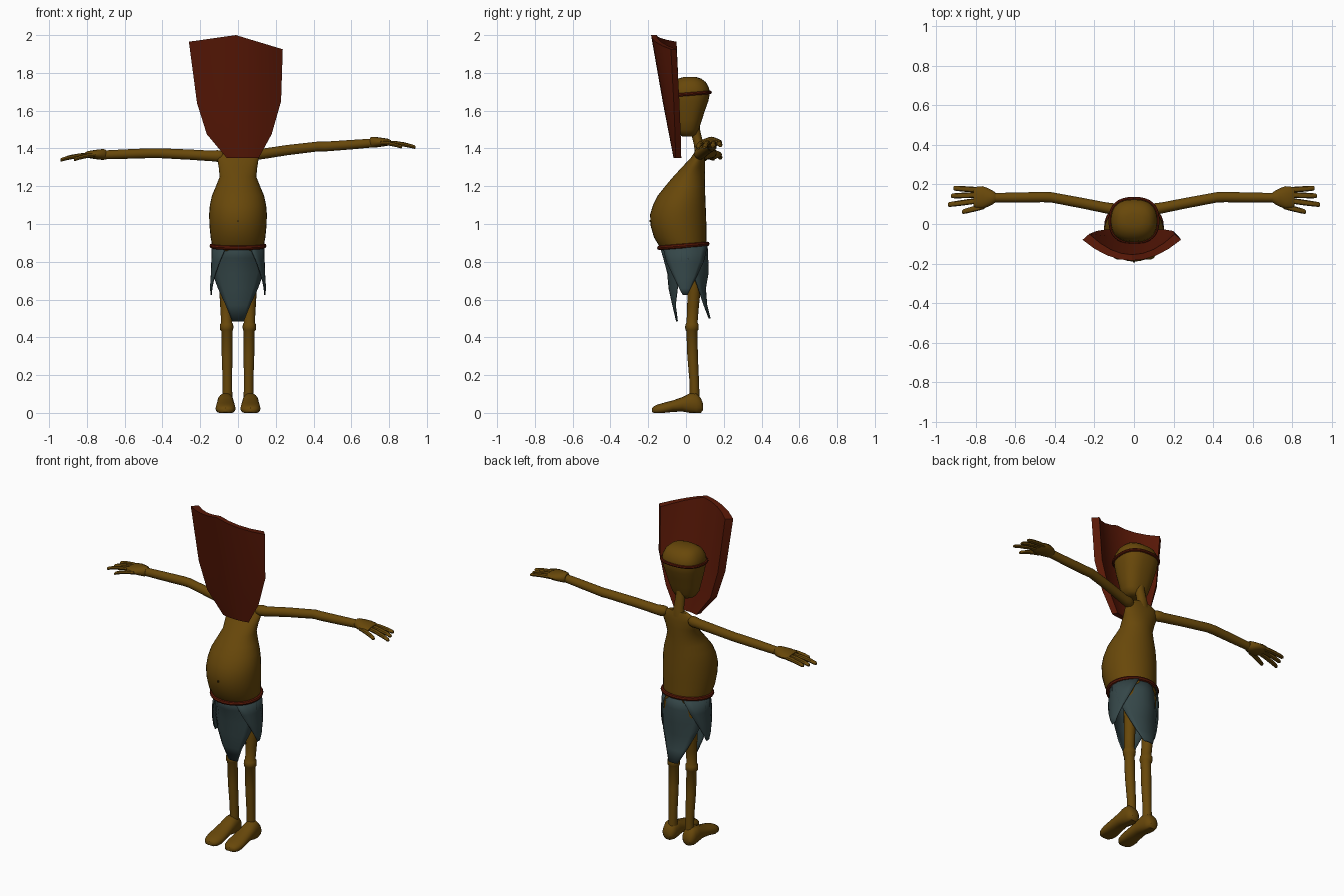
import bpy, bmesh, math
from mathutils import Vector

if "Cube" in bpy.data.objects:
    bpy.data.objects.remove(bpy.data.objects["Cube"])


def material(name, rgb):
    m = bpy.data.materials.new(name)
    m.diffuse_color = (*rgb, 1)
    m.use_nodes = True
    m.node_tree.nodes["Principled BSDF"].inputs["Base Color"].default_value = m.diffuse_color
    return m


SKIN = material("brown_skin", (0.138, 0.064, 0.003))
RED = material("dark_red", (0.1, 0.009, 0.002))
CLOTH = material("slate_cloth", (0.035, 0.062, 0.065))
DARK = material("dark_brown", (0.05, 0.025, 0.002))


def finish(bm, name, mat, angle=40):
    bmesh.ops.recalc_face_normals(bm, faces=bm.faces)
    me = bpy.data.meshes.new(name)
    bm.to_mesh(me)
    bm.free()
    me.materials.append(mat)
    ob = bpy.data.objects.new(name, me)
    bpy.context.collection.objects.link(ob)
    bpy.ops.object.select_all(action='DESELECT')
    ob.select_set(True)
    bpy.context.view_layer.objects.active = ob
    bpy.ops.object.shade_smooth_by_angle(angle=math.radians(angle))
    return ob


def soft(v, power):
    """Squares off a circle coordinate when power is below 1."""
    return math.copysign(abs(v) ** power, v)


def loft(name, axis, stations, mat, sides=24, floor=None, power=1):
    """Skin elliptical rings (x, y, z, radius_a, radius_b) across an axis."""
    bm = bmesh.new()
    a, b = {'x': (1, 2), 'y': (0, 2), 'z': (0, 1)}[axis]
    rings = []
    for x, y, z, ra, rb in stations:
        ring = []
        for i in range(sides):
            t = math.tau * i / sides
            p = Vector((x, y, z))
            p[a] += ra * soft(math.cos(t), power)
            p[b] += rb * soft(math.sin(t), power)
            if floor is not None:
                p.z = max(p.z, floor)
            ring.append(bm.verts.new(p))
        rings.append(ring)
    for r, s in zip(rings, rings[1:]):
        for i in range(sides):
            j = (i + 1) % sides
            bm.faces.new((r[i], r[j], s[j], s[i]))
    bm.faces.new(rings[0])
    bm.faces.new(rings[-1])
    return finish(bm, name, mat)


def band(name, z, cy, rx, ry, thick, tilt, mat, power=1, n=32, m=8):
    """Tilted elliptical ring with a round section."""
    bm = bmesh.new()
    grid = []
    for i in range(n):
        t = math.tau * i / n
        row = []
        for k in range(m):
            u = math.tau * k / m
            d = thick * math.cos(u)
            y = (ry + d) * soft(math.sin(t), power)
            row.append(bm.verts.new(((rx + d) * soft(math.cos(t), power), cy + y,
                                     z + tilt * y + thick * math.sin(u))))
        grid.append(row)
    for i in range(n):
        r, s = grid[i], grid[(i + 1) % n]
        for k in range(m):
            l = (k + 1) % m
            bm.faces.new((r[k], r[l], s[l], s[k]))
    return finish(bm, name, mat)


def sheet(name, rows, mat, thickness, angle, back=None):
    """Grid of points made solid; a back vector gives a one-sided extrusion."""
    bm = bmesh.new()
    grid = [[bm.verts.new(p) for p in row] for row in rows]
    for r, s in zip(grid, grid[1:]):
        for i in range(len(r) - 1):
            bm.faces.new((r[i], r[i + 1], s[i + 1], s[i]))
    if back:
        ext = bmesh.ops.extrude_face_region(bm, geom=bm.faces[:], use_keep_orig=True)
        for v in ext["geom"]:
            if isinstance(v, bmesh.types.BMVert):
                v.co = Vector((v.co.x * back[0], v.co.y + back[1], v.co.z))
    ob = finish(bm, name, mat, angle)
    if not back:
        mod = ob.modifiers.new("thickness", 'SOLIDIFY')
        mod.thickness = thickness
        mod.offset = 0
    return ob


# Torso with round belly: z, front y, back y, half width
torso = [(.78, -.05, .09, .09), (.84, -.11, .105, .125), (.88, -.14, .11, .135),
         (.93, -.17, .108, .145), (.99, -.187, .108, .151), (1.05, -.19, .106, .153),
         (1.10, -.175, .104, .149), (1.15, -.15, .102, .138), (1.20, -.11, .10, .117),
         (1.25, -.068, .10, .097), (1.30, -.022, .10, .102), (1.35, .025, .10, .11),
         (1.38, .045, .095, .10), (1.40, .055, .09, .06)]
loft("torso", 'z', [(0, (f + k) / 2, z, w, (k - f) / 2) for z, f, k, w in torso], SKIN, 32)
loft("navel", 'y', [(0, -.194, 1.015, .006, .006), (0, -.186, 1.015, .006, .006)], DARK, 10)

# Neck and head
loft("neck", 'z', [(0, .073, 1.37, .04, .025), (0, .068, 1.42, .03, .026),
                   (0, .05, 1.49, .028, .026), (0, .04, 1.55, .03, .03)], SKIN, 16)
head = [(1.464, -.02, .04, .035), (1.475, -.045, .056, .06), (1.50, -.06, .067, .076),
        (1.55, -.068, .084, .09), (1.60, -.08, .10, .102), (1.65, -.088, .118, .113),
        (1.69, -.092, .126, .118), (1.72, -.086, .122, .115), (1.75, -.068, .106, .10),
        (1.77, -.04, .08, .078), (1.779, -.01, .05, .045)]
loft("head", 'z', [(0, (f + k) / 2, z, w, (k - f) / 2) for z, f, k, w in head],
     SKIN, 32, power=.82)
band("mask_strap", 1.688, .018, .12, .11, .009, .08, RED, .82)
band("belt", .884, -.014, .139, .127, .012, .08, RED)

# Shield-shaped mask: left z, mid z, right z, left x, right x, mid y, edge y
mask = [(1.965, 2.0, 1.925, -.26, .237, -.185, -.08),
        (1.64, 1.64, 1.65, -.217, .228, -.122, -.065),
        (1.475, 1.475, 1.475, -.165, .178, -.09, -.058),
        (1.35, 1.35, 1.35, -.06, .11, -.066, -.055)]
rows = []
for zl, zm, zr, xl, xr, ym, ye in mask:
    row = []
    for i in range(9):
        t = (i - 4) / 4
        zs, xs = (zl, -xl) if t < 0 else (zr, xr)
        mid = (xl + xr) / 2 * (1 - abs(t))
        row.append((mid + t * xs, ym + (ye - ym) * t * t, zm + (zs - zm) * abs(t)))
    rows.append(row)
sheet("mask", rows, RED, 0, 20, (.87, .03))


# Ragged loincloth panels: z, half width, middle offset, edge offset
def panel(name, data, side, shift=0):
    rows = []
    for z, w, mid, edge in data:
        row = []
        for i in range(9):
            t = (i - 4) / 4
            d = mid + (edge - mid) * t * t
            row.append((d, shift + t * w, z) if side else (t * w, d, z))
        rows.append(row)
    sheet(name, rows, CLOTH, .005, 40)


panel("front_cloth", [(.885, .137, -.138, -.02), (.82, .139, -.118, -.02),
                      (.74, .134, -.097, -.025), (.66, .105, -.09, -.045),
                      (.57, .064, -.07, -.056), (.485, .03, -.05, -.045)], False)
panel("back_cloth", [(.885, .137, .112, .0), (.82, .139, .115, .01),
                     (.74, .134, .117, .035), (.66, .105, .103, .065),
                     (.57, .064, .11, .095), (.50, .03, .128, .122)], False)
for s, tag in ((-1, "left"), (1, "right")):
    panel(tag + "_cloth", [(z, w, s * m, s * e) for z, w, m, e in
                           [(.885, .118, .138, .06), (.80, .098, .139, .097),
                            (.72, .06, .142, .125), (.66, .03, .146, .138),
                            (.625, .012, .142, .14)]], True, -.005)

# Legs with knee cuffs, and feet
for s, tag in ((-1, "left"), (1, "right")):
    leg = [(.066, .05, .84, .04), (.066, .046, .70, .036), (.063, .037, .56, .031),
           (.06, .032, .478, .029), (.06, .032, .47, .034), (.06, .031, .455, .036),
           (.06, .031, .44, .034), (.059, .031, .432, .029), (.058, .035, .30, .028),
           (.056, .044, .16, .025), (.056, .046, .07, .026)]
    loft(tag + "_leg", 'z', [(s * x, y, z, r, r) for x, y, z, r in leg], SKIN, 16)
    # y, half width, top, bottom
    foot = [(.09, .022, .05, .02), (.078, .036, .08, .012), (.055, .042, .104, .01),
            (.02, .044, .104, .014), (-.02, .046, .083, .02), (-.07, .05, .066, .015),
            (-.12, .053, .053, .003), (-.155, .046, .043, 0), (-.172, .034, .034, .002),
            (-.18, .018, .025, .008)]
    loft(tag + "_foot", 'y', [(s * .066, y, b + (h - b) * .4, w, (h - b) * .6)
                              for y, w, h, b in foot], SKIN, 20, floor=0, power=.9)

# Arms, wrists, hands and fingers; the right arm is raised a little
for s, tag, zs, ze, zw, zt in ((-1, "left", 1.36, 1.375, 1.365, 1.338),
                               (1, "right", 1.372, 1.41, 1.43, 1.405)):
    arm = [(.075, .07, zs, .018), (.088, .072, zs, .028), (.11, .075, zs, .031),
           (.135, .08, zs, .028), (.26, .105, (zs + ze) / 2, .027),
           (.42, .135, ze, .026), (.46, .136, ze, .026), (.60, .134, (ze + zw) / 2, .025),
           (.73, .133, zw, .023)]
    loft(tag + "_arm", 'x', [(s * x, y, z, r, r) for x, y, z, r in arm], SKIN, 16)
    palm = [(.70, .134, .024, .024), (.712, .134, .034, .029), (.735, .134, .046, .027),
            (.765, .134, .057, .023), (.795, .134, .054, .018), (.81, .134, .045, .011)]
    loft(tag + "_hand", 'x', [(s * x, y, zw + .003, a, b) for x, y, a, b in palm], SKIN, 16)
    # root x, root y, tip x, tip y, droop
    for i, (x0, y0, x1, y1, d) in enumerate([(.785, .172, .913, .181, .6),
                                             (.79, .147, .925, .142, .85),
                                             (.79, .118, .941, .097, 1.0),
                                             (.755, .09, .868, .061, .9)]):
        finger = []
        for t, r in ((0, .014), (.35, .0145), (.75, .0135), (.95, .012), (1, .007)):
            z = zw + (zt - zw) * d * t * t
            finger.append((s * (x0 + (x1 - x0) * t), y0 + (y1 - y0) * t, z, r, r * .8))
        loft(f"{tag}_finger_{i + 1}", 'x', finger, SKIN, 8)
